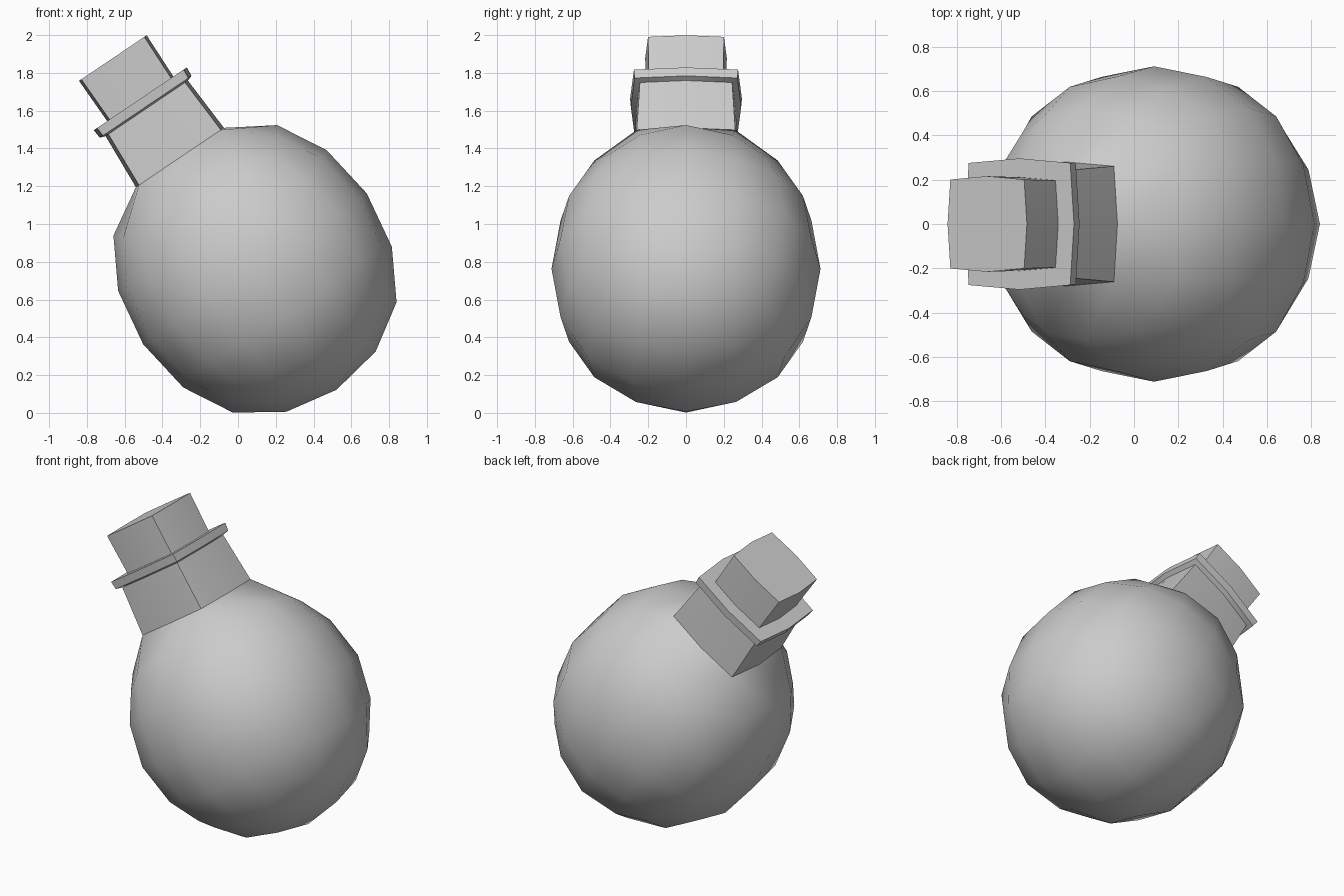
import bpy, bmesh, math
from mathutils import Matrix

if "Cube" in bpy.data.objects:
    bpy.data.objects.remove(bpy.data.objects["Cube"])

TILT = Matrix.Translation((0.09, 0, 0.7625)) @ Matrix.Rotation(math.radians(-34), 4, 'Y')


def add_rings(bm, rings):
    """Extrude the open rim through (width, height) rings, then close it."""
    edges = [e for e in bm.edges if e.is_boundary]
    base = {}
    for v in {v for e in edges for v in e.verts}:
        base[math.atan2(v.co.y, v.co.x)] = v.co.copy()
    half = max(c.x for c in base.values())
    for i, (width, height) in enumerate(rings):
        if i:
            geom = bmesh.ops.extrude_edge_only(bm, edges=edges)["geom"]
            edges = [g for g in geom if isinstance(g, bmesh.types.BMEdge)]
        for v in {v for e in edges for v in e.verts}:
            a = math.atan2(v.co.y, v.co.x)
            c = base[min(base, key=lambda k: abs(math.remainder(k - a, math.tau)))]
            v.co = (c.x * width / half, c.y * width / half, height)
    bmesh.ops.contextual_create(bm, geom=edges)


def finish(obj, bm):
    bmesh.ops.recalc_face_normals(bm, faces=bm.faces[:])
    bm.to_mesh(obj.data)
    bm.free()
    obj.matrix_world = TILT
    bpy.ops.object.select_all(action='DESELECT')
    obj.select_set(True)
    bpy.context.view_layer.objects.active = obj
    bpy.ops.object.shade_smooth_by_angle(angle=math.radians(35))


# Round flask body: a cube subdivided twice
bpy.ops.mesh.primitive_cube_add(size=2)
flask = bpy.context.object
flask.name = flask.data.name = "flask"
sub = flask.modifiers.new("round", 'SUBSURF')
sub.levels = 2
sub.use_limit_surface = False
bpy.ops.object.modifier_apply(modifier=sub.name)
bm = bmesh.new()
bm.from_mesh(flask.data)
r = max(v.co.z for v in bm.verts)
bmesh.ops.scale(bm, vec=(0.714 / r, 0.712 / r, 0.772 / r), verts=bm.verts[:])

# Neck and lip grown out of the four top faces
top = max(bm.verts, key=lambda v: v.co.z)
bmesh.ops.delete(bm, geom=[top], context='VERTS')
add_rings(bm, [(0.281, 0.711), (0.263, 1.025), (0.293, 1.035), (0.297, 1.086)])
finish(flask, bm)

# Stopper: eight-sided bulged square
bm = bmesh.new()
verts = []
for i in range(8):
    a = i * math.pi / 4
    rad = 0.214 if i % 2 == 0 else 0.199 * math.sqrt(2)
    verts.append(bm.verts.new((rad * math.cos(a), rad * math.sin(a), 1.07)))
bm.faces.new(verts)
add_rings(bm, [(0.211, 1.07), (0.216, 1.346)])
mesh = bpy.data.meshes.new("stopper")
stopper = bpy.data.objects.new("stopper", mesh)
bpy.context.collection.objects.link(stopper)
finish(stopper, bm)
